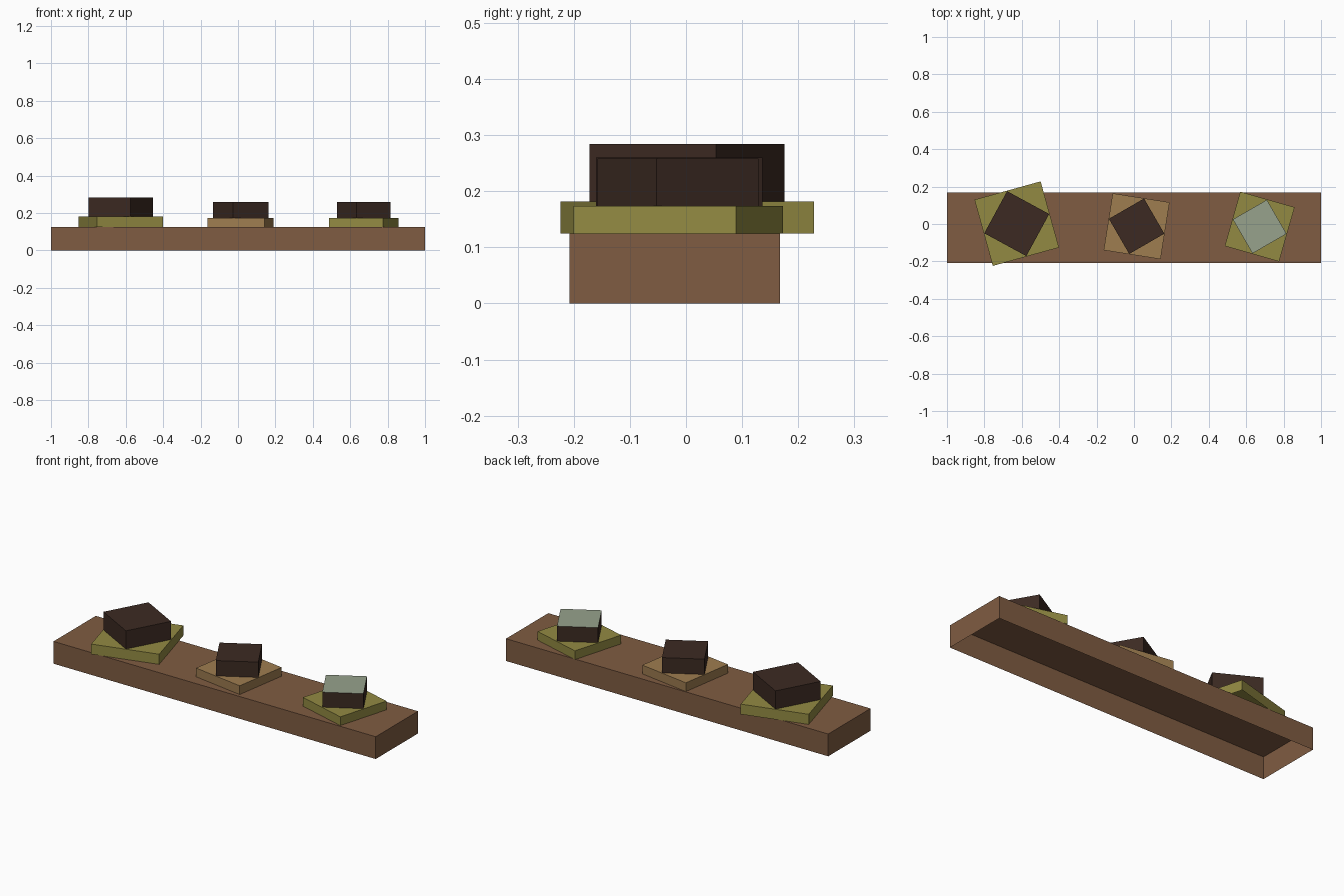
import bpy
import bmesh
from math import radians
from mathutils import Matrix

cube = bpy.data.objects.get("Cube")
if cube:
    bpy.data.objects.remove(cube, do_unlink=True)


def make_material(name, rgb):
    mat = bpy.data.materials.new(name)
    mat.use_nodes = True
    colour = (*rgb, 1)
    mat.diffuse_color = colour
    mat.node_tree.nodes["Principled BSDF"].inputs["Base Color"].default_value = colour
    return mat


brown = make_material("board brown", (0.215, 0.107, 0.054))
olive = make_material("olive", (0.29, 0.255, 0.055))
tan = make_material("tan", (0.342, 0.205, 0.08))
dark = make_material("dark brown", (0.045, 0.023, 0.016))
pale = make_material("pale sage", (0.31, 0.36, 0.265))


def open_box(name, centre, size, bottom, top, angle, side_mat, top_mat=None):
    """Thin-skinned box with no underside, turned about z."""
    bm = bmesh.new()
    bmesh.ops.create_cube(bm, size=1)
    bmesh.ops.scale(bm, vec=(*size, top - bottom), verts=bm.verts)
    under = [f for f in bm.faces if f.normal.z < -0.5]
    bmesh.ops.delete(bm, geom=under, context='FACES_ONLY')
    bmesh.ops.rotate(bm, matrix=Matrix.Rotation(radians(angle), 3, 'Z'), verts=bm.verts)
    mesh = bpy.data.meshes.new(name)
    mesh.materials.append(side_mat)
    if top_mat:
        mesh.materials.append(top_mat)
        for f in bm.faces:
            f.normal_update()
            f.material_index = int(f.normal.z > 0.5)
    bm.to_mesh(mesh)
    bm.free()
    obj = bpy.data.objects.new(name, mesh)
    obj.location = (*centre, (bottom + top) / 2)
    bpy.context.collection.objects.link(obj)


# Long board
BOARD_TOP = 0.125
open_box("board", (0, -0.02), (2, 0.375), 0, BOARD_TOP, 0, brown)

# Three stacks: a flat plate with a turned block on top
stacks = [
    ("right", (-0.627, 0.002), 0.367, 15.5, 0.182, olive, 0.256, -28.5, 0.284, None),
    ("middle", (0.014, -0.012), 0.308, -9, 0.174, tan, 0.217, 30, 0.26, None),
    ("left", (0.672, -0.014), 0.302, -16, 0.174, olive, 0.21, 30, 0.258, pale),
]
for side, centre, plate, turn, mid, mat, block, twist, top, lid in stacks:
    open_box(side + "_plate", centre, (plate, plate), BOARD_TOP, mid, turn, mat)
    open_box(side + "_block", centre, (block, block), mid, top, twist, dark, lid)
